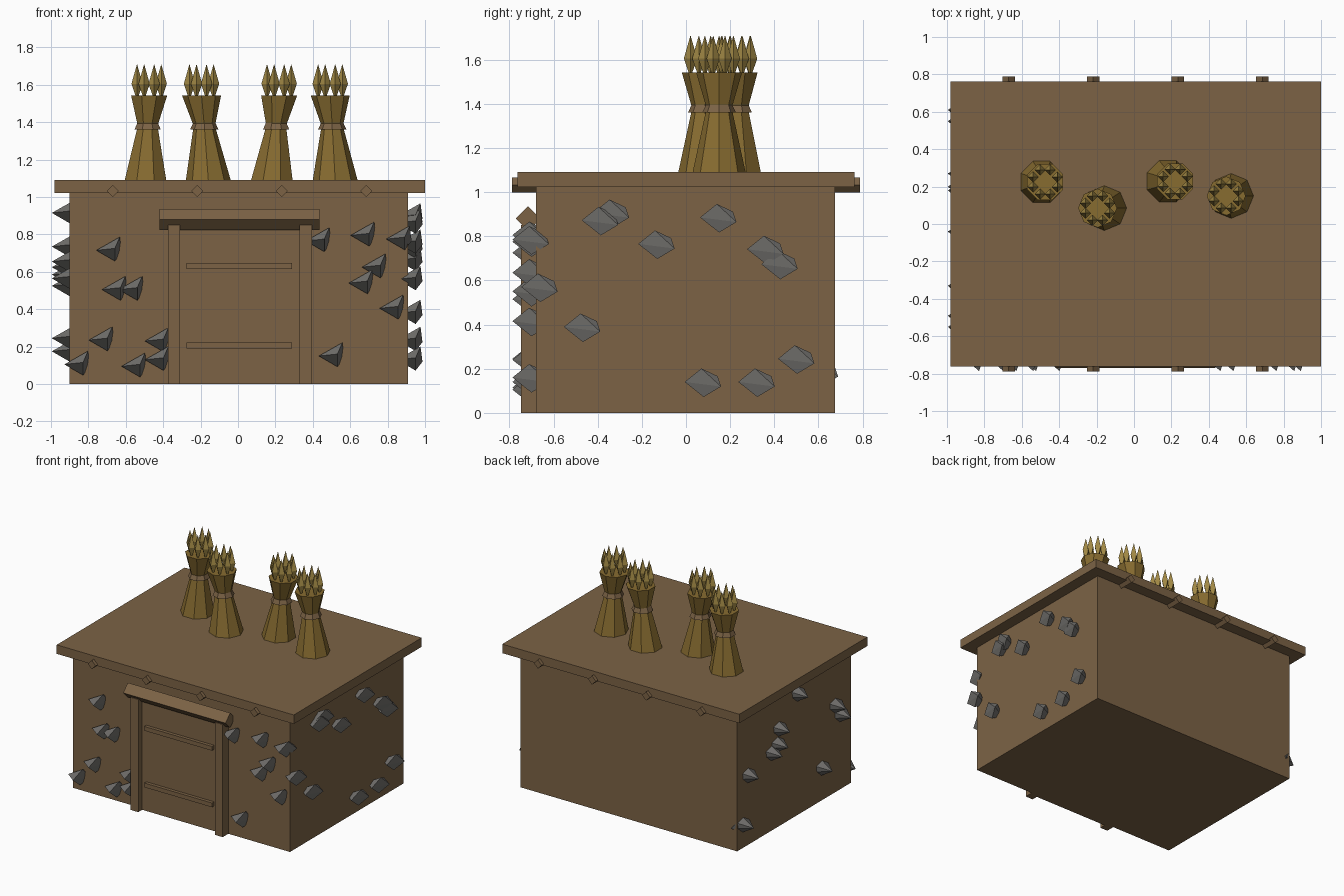
import bpy, bmesh
from math import pi, cos, sin
from mathutils import Vector, Matrix

if "Cube" in bpy.data.objects:
    bpy.data.objects.remove(bpy.data.objects["Cube"], do_unlink=True)


def material(name, rgb):
    m = bpy.data.materials.new(name)
    m.use_nodes = True
    m.diffuse_color = (*rgb, 1)
    m.node_tree.nodes["Principled BSDF"].inputs["Base Color"].default_value = (*rgb, 1)
    return m


CLAY = material("clay brown", (0.20, 0.124, 0.06))
STRAW = material("dark straw", (0.245, 0.15, 0.03))
GOLD = material("pale straw", (0.36, 0.25, 0.06))
STONE = material("grey stone", (0.17, 0.165, 0.155))


def finish(name, bm, mat):
    bmesh.ops.recalc_face_normals(bm, faces=bm.faces[:])
    me = bpy.data.meshes.new(name)
    bm.to_mesh(me)
    bm.free()
    me.materials.append(mat)
    ob = bpy.data.objects.new(name, me)
    bpy.context.collection.objects.link(ob)
    return ob


def box(name, x, y, z, mat=CLAY):
    """Box between (min, max) pairs."""
    bm = bmesh.new()
    bmesh.ops.create_cube(bm, size=1)
    for v in bm.verts:
        v.co = [r[0] + (c + 0.5) * (r[1] - r[0]) for c, r in zip(v.co, (x, y, z))]
    return finish(name, bm, mat)


def diamond_bar(name, centre, half_diag, length, axis):
    """Square bar standing on its edge, along x or y."""
    bm = bmesh.new()
    turn = Matrix.Rotation(pi / 2, 4, "Y" if axis == "x" else "X")
    bmesh.ops.create_cone(bm, cap_ends=True, segments=4, radius1=half_diag,
                          radius2=half_diag, depth=length,
                          matrix=Matrix.Translation(centre) @ turn)
    return finish(name, bm, CLAY)


def loft(bm, rings, sides, turn=0.0):
    """Stack of polygons, each given as (x, y, z, radius)."""
    loops = []
    for x, y, z, r in rings:
        loops.append([bm.verts.new((x + r * cos(turn + 2 * pi * i / sides),
                                    y + r * sin(turn + 2 * pi * i / sides), z))
                      for i in range(sides)])
    for a, b in zip(loops, loops[1:]):
        for i in range(sides):
            j = (i + 1) % sides
            bm.faces.new((a[i], a[j], b[j], b[i]))
    bm.faces.new(loops[0][::-1])
    bm.faces.new(loops[-1])


# House body and roof
box("walls", (-0.9, 0.91), (-0.68, 0.675), (0, 1.04))
box("roof_slab", (-0.98, 1.0), (-0.763, 0.763), (1.022, 1.09))
for i in range(4):
    diamond_bar(f"roof_beam_{i + 1}", (-0.67 + i * 0.452, 0, 1.032), 0.033, 1.576, "y")

# Doorway
box("door_panel", (-0.31, 0.33), (-0.70, -0.66), (0, 0.83))
box("door_post_right", (-0.375, -0.31), (-0.747, -0.66), (0, 0.85))
box("door_post_left", (0.33, 0.395), (-0.747, -0.66), (0, 0.85))
diamond_bar("door_lintel", (0.008, -0.715, 0.88), 0.056, 0.855, "x")
for i, z in enumerate((0.205, 0.632)):
    box(f"door_bar_{i + 1}", (-0.275, 0.29), (-0.725, -0.69), (z - 0.016, z + 0.016))

# Bundled chimneys, each leaning slightly sideways
CHIMNEYS = [(-0.495, 0.225, 0.02, 0.39), (-0.158, 0.085, -0.037, 0.0),
            (0.18, 0.228, 0.04, 0.39), (0.52, 0.15, -0.027, 0.0)]
for n, (x, y, lean, turn) in enumerate(CHIMNEYS, 1):
    mid, top = x + lean * 0.6, x + lean
    bm = bmesh.new()
    loft(bm, [(x, y, 1.08, 0.122), (mid, y, 1.38, 0.057), (top, y, 1.542, 0.104)], 8, turn)
    finish(f"chimney_{n}", bm, STRAW)
    bm = bmesh.new()
    loft(bm, [(mid, y, 1.36, 0.076), (mid, y, 1.395, 0.06)], 8, turn)
    finish(f"chimney_collar_{n}", bm, CLAY)
    bm = bmesh.new()
    for i in range(8):
        a = pi / 8 + i * pi / 4
        sx, sy = top + 0.07 * cos(a), y + 0.07 * sin(a)
        loft(bm, [(sx, sy, 1.535, 0.006), (sx, sy, 1.605, 0.03), (sx, sy, 1.707, 0.001)], 4)
    finish(f"chimney_spikes_{n}", bm, GOLD)

# One faceted stone shape, repeated on three walls
STONE_POINTS = [(-0.065, 0, -0.005), (0.03, -0.082, 0.005), (0.055, -0.01, 0.063),
                (0.065, 0.075, -0.015), (0.03, 0, -0.06), (0.03, 0.06, 0.03)]


def stones(name, centres):
    bm = bmesh.new()
    for c in centres:
        verts = [bm.verts.new(Vector(p) * 1.05 + Vector(c)) for p in STONE_POINTS]
        bmesh.ops.convex_hull(bm, input=verts)
    finish(name, bm, STONE)


FRONT = [(-0.69, 0.72), (-0.66, 0.51), (-0.57, 0.51), (-0.73, 0.24), (-0.86, 0.11),
         (-0.555, 0.1), (-0.43, 0.235), (-0.43, 0.135), (0.43, 0.77), (0.67, 0.8),
         (0.73, 0.63), (0.66, 0.545), (0.86, 0.78), (0.825, 0.41), (0.5, 0.155)]
LEFT = [(-0.386, 0.867), (-0.336, 0.9), (0.15, 0.88), (-0.13, 0.76), (0.363, 0.736),
        (0.427, 0.668), (-0.467, 0.384), (0.503, 0.24), (0.08, 0.135), (0.323, 0.135),
        (-0.66, 0.565)]
RIGHT = [(-0.04, 0.92), (-0.49, 0.66), (-0.55, 0.57), (0.18, 0.74), (0.2, 0.63),
         (0.27, 0.59), (0.55, 0.53), (-0.33, 0.25), (0.61, 0.18)]
stones("front_stones", [(x, -0.70, z) for x, z in FRONT])
stones("left_stones", [(0.918, y, z) for y, z in LEFT])
stones("right_stones", [(-0.927, y, z) for y, z in RIGHT])
